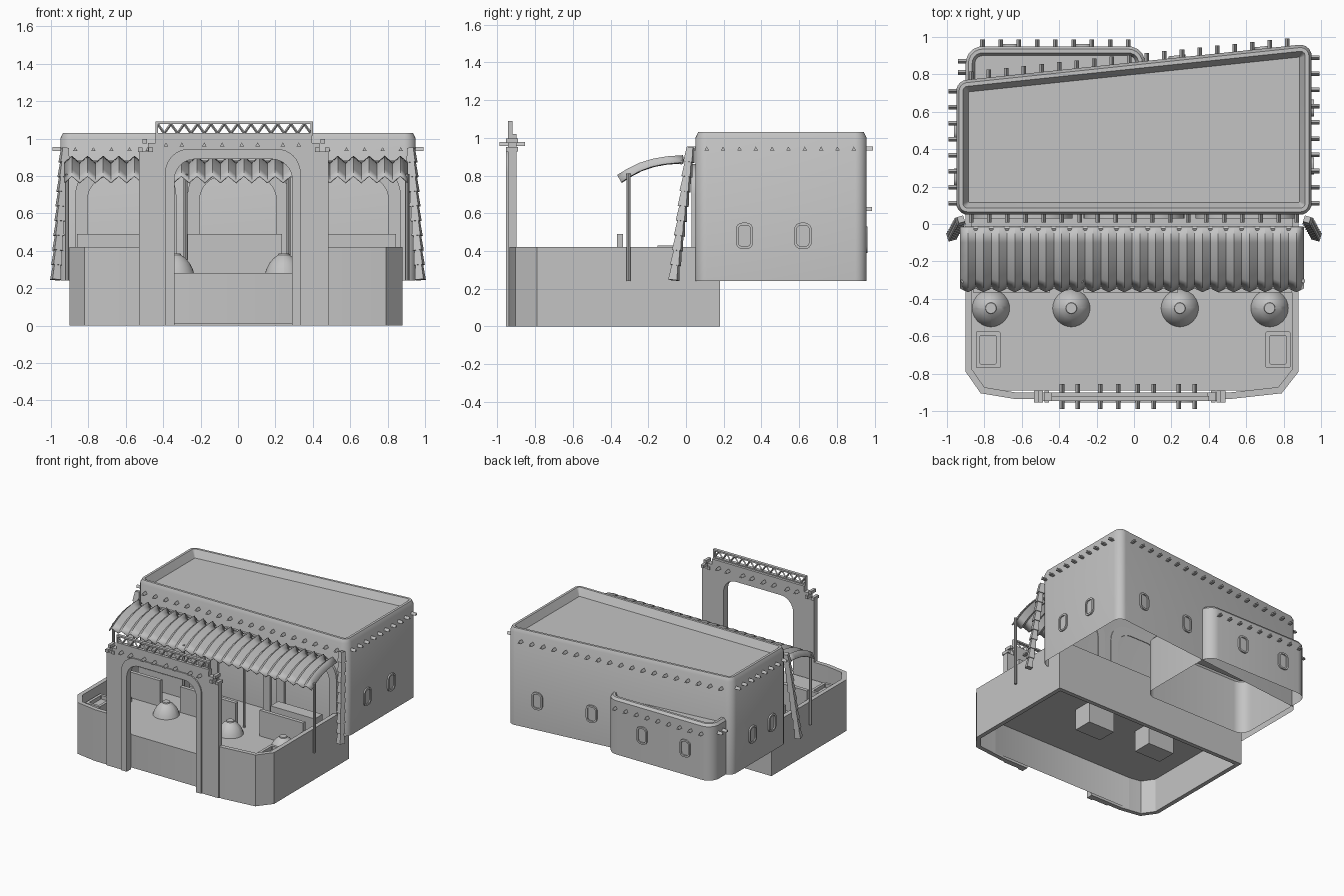
import bpy
import bmesh
import math
from mathutils import Vector, Matrix

if "Cube" in bpy.data.objects:
    bpy.data.objects.remove(bpy.data.objects["Cube"], do_unlink=True)

plaster = bpy.data.materials.new("grey_plaster")
plaster.use_nodes = True
GREY = (0.55, 0.55, 0.55, 1)
plaster.diffuse_color = GREY
plaster.node_tree.nodes["Principled BSDF"].inputs["Base Color"].default_value = GREY


def finish(name, bm, matrix=None, fix=True):
    if fix:
        bmesh.ops.recalc_face_normals(bm, faces=bm.faces)
    mesh = bpy.data.meshes.new(name)
    bm.to_mesh(mesh)
    bm.free()
    mesh.materials.append(plaster)
    mesh.shade_smooth()
    mesh.set_sharp_from_angle(angle=math.radians(30))
    obj = bpy.data.objects.new(name, mesh)
    bpy.context.collection.objects.link(obj)
    if matrix:
        obj.matrix_world = matrix
    return obj


def outward(a, b):
    d = (Vector(b) - Vector(a)).normalized()
    return Vector((d.y, -d.x))


def rounded(poly, r, inset, steps):
    """Convex counter-clockwise outline with filleted corners, moved inward."""
    out, big = [], max(r, inset + 0.005)
    for i, p in enumerate(poly):
        n1 = outward(poly[i - 1], p)
        n2 = outward(p, poly[(i + 1) % len(poly)])
        c = Vector(p) - big * (n1 + n2) / (1 + n1.dot(n2))
        for k in range(steps + 1):
            out.append(c + (big - inset) * n1.lerp(n2, k / steps).normalized())
    return out


def loft(name, poly, r, rings, steps=5, matrix=None):
    """Stack of (inset, height) rings, capped on the last, open at the first."""
    bm = bmesh.new()
    rows = [[bm.verts.new((p.x, p.y, z)) for p in rounded(poly, r, d, steps)] for d, z in rings]
    n = len(rows[0])
    for a, b in zip(rows, rows[1:]):
        for i in range(n):
            j = (i + 1) % n
            bm.faces.new((a[i], a[j], b[j], b[i]))
    bm.faces.new(rows[-1])
    return finish(name, bm, matrix, fix=False)


def prism(name, pts, y0, y1):
    """Outline in x and z, extruded from y0 to y1."""
    bm = bmesh.new()
    face = bm.faces.new([bm.verts.new((x, y0, z)) for x, z in pts])
    ext = bmesh.ops.extrude_face_region(bm, geom=[face])["geom"]
    moved = [v for v in ext if isinstance(v, bmesh.types.BMVert)]
    bmesh.ops.translate(bm, verts=moved, vec=(0, y1 - y0, 0))
    return finish(name, bm)


def rods(name, pairs, r, sides, r2=None):
    bm = bmesh.new()
    for a, b in pairs:
        a, b = Vector(a), Vector(b)
        d = b - a
        m = Matrix.Translation((a + b) / 2) @ d.to_track_quat("Z", "Y").to_matrix().to_4x4()
        bmesh.ops.create_cone(bm, cap_ends=True, segments=sides, radius1=r,
                              radius2=r if r2 is None else r2, depth=d.length, matrix=m)
    return finish(name, bm)


def box(name, x0, x1, y0, y1, z0, z1):
    return prism(name, [(x0, z0), (x1, z0), (x1, z1), (x0, z1)], y0, y1)


def rect(x0, x1, y0, y1):
    return [(x0, y0), (x1, y0), (x1, y1), (x0, y1)]


def arch(x0, x1, z0, top, r):
    pts = [(x0, z0)]
    for cx, start in ((x0 + r, math.pi), (x1 - r, math.pi / 2)):
        for k in range(9):
            t = start - k * math.pi / 16
            pts.append((cx + r * math.cos(t), top - r + r * math.sin(t)))
    return pts + [(x1, z0)]


def spread(a, b, step):
    n = round((b - a) / step)
    return [a + (b - a) * i / n for i in range(n + 1)]


# Main building and rear annex: open shells with a parapet and sunken roof
main = [(-0.95, 0.05), (0.95, 0.05), (0.95, 0.965), (-0.95, 0.765)]
loft("main_building", main, 0.06,
     [(0, 0.24), (0, 1.0), (0.015, 1.03), (0.035, 1.03), (0.065, 0.97)])
loft("rear_annex", rect(-0.9, 0.06, 0.2, 0.95), 0.09,
     [(0, 0.24), (0, 0.68), (0.015, 0.7), (0.035, 0.7), (0.05, 0.66)])


# Beam ends poking through the walls
def beam_ends(name, starts, d):
    d = Vector(d)
    rods(name, [(Vector(p) - d * 0.03, Vector(p) + d * 0.042) for p in starts], 0.014, 3)


def back_y(x):
    return 0.865 + 0.105 * x


beam_ends("front_beam_ends", [(x, 0.05, 0.94) for x in spread(-0.87, 0.87, 0.095)], (0, -1, 0))
beam_ends("left_beam_ends", [(0.95, y, 0.94) for y in spread(0.11, 0.89, 0.088)], (1, 0, 0))
beam_ends("right_beam_ends", [(-0.95, y, 0.94) for y in spread(0.11, 0.71, 0.088)], (-1, 0, 0))
beam_ends("back_beam_ends", [(x, back_y(x), 0.94) for x in spread(-0.87, 0.82, 0.094)], (0, 1, 0))
beam_ends("annex_beam_ends", [(x, 0.945, 0.62) for x in spread(-0.81, -0.03, 0.098)], (0, 1, 0))
beam_ends("annex_side_beam_ends", [(-0.9, y, 0.62) for y in (0.81, 0.87)], (-1, 0, 0))


# Rounded window frames
def window(name, pos, normal):
    n, up = Vector(normal).normalized(), Vector((0, 0, 1))
    m = Matrix((up.cross(n), up, n)).transposed().to_4x4()
    loft(name, rect(-0.046, 0.046, -0.07, 0.07), 0.035,
         [(0, -0.01), (0, 0.012), (0.014, 0.012), (0.014, 0.002)], 4, Matrix.Translation(pos) @ m)


for y in (0.31, 0.62):
    window("left_window", (0.95, y, 0.48), (1, 0, 0))
for y in (0.25, 0.5):
    window("right_window", (-0.95, y, 0.48), (-1, 0, 0))
for x in (0.23, 0.69):
    window("back_window", (x, back_y(x), 0.48), (-0.105, 1, 0))
for x in (-0.66, -0.27):
    window("annex_window", (x, 0.95, 0.46), (0, 1, 0))

# Door surrounds on the front wall
for x in (-0.6, 0, 0.6):
    prism("door_surround", arch(x - 0.27, x + 0.27, 0.28, 0.86, 0.16)
          + arch(x - 0.205, x + 0.205, 0.28, 0.8, 0.13)[::-1], 0.03, 0.055)

# Courtyard platform, open underneath
court = [(-0.8, -0.89), (0.77, -0.89), (0.86, -0.78), (0.86, 0.16), (-0.88, 0.16), (-0.88, -0.78)]
loft("courtyard_platform", court, 0.01, [(0, 0.01), (0, 0.28)], 1)
for x, y in ((0.15, -0.28), (-0.4, -0.24)):
    box("cellar_box", x - 0.12, x + 0.12, y - 0.08, y + 0.08, 0.1, 0.275)

# Perimeter wall, broken at the gate
path = [(0.4, -0.935), (0.52, -0.935), (0.79, -0.905), (0.88, -0.79), (0.88, 0.18),
        (-0.9, 0.18), (-0.9, -0.79), (-0.82, -0.905), (-0.64, -0.935), (-0.45, -0.935)]
bm = bmesh.new()
sections = []
for i, p in enumerate(path):
    n1 = outward(path[max(i - 1, 0)], path[max(i, 1)])
    n2 = outward(path[min(i, len(path) - 2)], path[min(i + 1, len(path) - 1)])
    q = Vector(p) - 0.035 * (n1 + n2) / (1 + n1.dot(n2))
    sections.append([bm.verts.new((c[0], c[1], z))
                     for c, z in ((p, 0), (q, 0), (q, 0.42), (p, 0.42))])
for a, b in zip(sections, sections[1:]):
    for k in range(4):
        bm.faces.new((a[k], a[k - 1], b[k - 1], b[k]))
bm.faces.new(sections[0])
bm.faces.new(sections[-1])
finish("perimeter_wall", bm)

# Gate with stepped shoulders and a raised surround
opening = arch(-0.34, 0.29, 0, 0.89, 0.11)[::-1]
left_steps = [(-0.53, 0), (-0.53, 0.93), (-0.48, 0.93), (-0.48, 0.975), (-0.44, 0.975), (-0.44, 1.02)]
right_steps = [(-0.045 - x, z) for x, z in left_steps[::-1]]
prism("gate", left_steps + right_steps + opening, -0.945, -0.9)
prism("gate_surround", arch(-0.39, 0.335, 0, 0.945, 0.13) + opening, -0.955, -0.93)
for s in (-1, 1):
    for dx, z in ((0.445, 0.94), (0.475, 0.985), (0.5, 0.94)):
        x = -0.0225 + s * dx
        box("gate_step_block", x - 0.012, x + 0.012, -0.955, -0.89, z - 0.012, z + 0.012)
rods("gate_beam_ends", [((x, -0.99, 0.965), (x, -0.855, 0.965))
                        for x in (-0.385, -0.3, -0.18, -0.085, 0.02, 0.105, 0.24, 0.325)], 0.014, 3)

# Lattice parapet above the gate
for z in (1.016, 1.077):
    box("lattice_rail", -0.44, 0.4, -0.945, -0.92, z, z + 0.013)
for x in (-0.44, 0.388):
    box("lattice_end", x, x + 0.012, -0.945, -0.92, 1.02, 1.085)
zig = [(x, -0.9325, 1.028 if i % 2 else 1.078) for i, x in enumerate(spread(-0.43, 0.39, 0.036))]
rods("lattice_bars", list(zip(zig, zig[1:])), 0.007, 4)

# Corrugated curved awning on four posts
curve = [(-0.355, 0.785), (-0.3, 0.82), (-0.24, 0.85), (-0.17, 0.872), (-0.1, 0.884), (-0.015, 0.89)]
bm = bmesh.new()
rows = []
for i, x in enumerate(spread(-0.93, 0.91, 0.042)):
    s = 0.018 if i % 2 else -0.018
    rows.append([bm.verts.new((x, y + s * min(0, y + 0.1) * 2.2, z + s)) for y, z in curve])
for a, b in zip(rows, rows[1:]):
    for k in range(len(curve) - 1):
        bm.faces.new((a[k], b[k], b[k + 1], a[k + 1]))
awning = finish("awning", bm)
solid = awning.modifiers.new("thickness", "SOLIDIFY")
solid.thickness = 0.008
rods("awning_posts", [((x, -0.305, z), (x, -0.305, 0.81))
                      for x, z in ((-0.915, 0.24), (-0.28, 0.28), (0.27, 0.28), (0.905, 0.24))], 0.011, 8)
rods("awning_beam", [((-0.9, -0.025, 0.87), (0.9, -0.025, 0.87))], 0.012, 6)

# Leaning notched trunks at both front corners
for side in (-1, 1):
    top, foot = Vector((side * 0.925, 0.025, 0.95)), Vector((side * 0.975, -0.065, 0.245))
    cuts = [top.lerp(foot, i / 9) for i in range(10)]
    rods("notched_trunk", list(zip(cuts, cuts[1:])), 0.024, 4, 0.034)

# Low courtyard walls, bench plates, planters and domes
for x0, x1 in ((-0.86, -0.45), (-0.27, 0.235), (0.45, 0.845)):
    box("low_wall", x0, x1, -0.365, -0.335, 0.28, 0.49)
for x in (-0.6, 0.6):
    box("bench", x - 0.2, x + 0.2, -0.15, -0.05, 0.28, 0.43)
for x in (-0.78, 0.77):
    loft("planter", rect(x - 0.066, x + 0.066, -0.77, -0.575), 0.004,
         [(0, 0.28), (0, 0.36), (0.022, 0.36), (0.022, 0.33)], 1)
for x in (-0.765, -0.335, 0.245, 0.725):
    loft("dome", rect(x - 0.1, x + 0.1, -0.55, -0.35), 0.1,
         [(0, 0.28), (0.008, 0.305), (0.024, 0.335), (0.045, 0.36), (0.07, 0.378), (0.072, 0.386)], 6)
